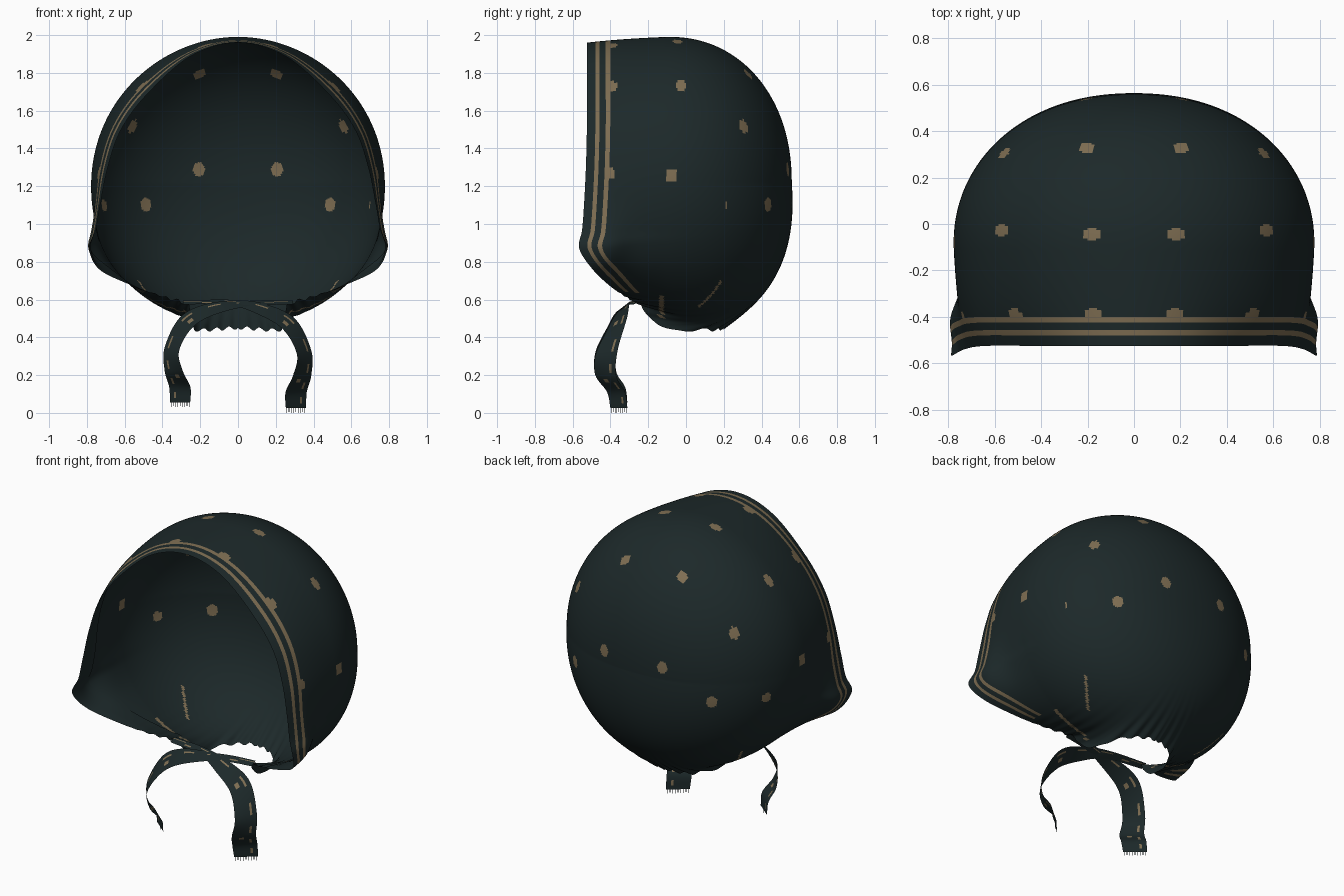
import bpy, math
from mathutils import Vector

if "Cube" in bpy.data.objects:
    bpy.data.objects.remove(bpy.data.objects["Cube"])


def material(name, rgb):
    m = bpy.data.materials.new(name)
    m.diffuse_color = (*rgb, 1)
    m.use_nodes = True
    m.node_tree.nodes["Principled BSDF"].inputs["Base Color"].default_value = m.diffuse_color
    return m


TEAL = material("dark_teal_cloth", (0.0118, 0.0215, 0.0225))
TAN = material("tan_print", (0.21, 0.155, 0.085))


def make_object(name, verts, faces, ids):
    me = bpy.data.meshes.new(name)
    me.from_pydata(verts, [], faces)
    me.materials.append(TEAL)
    me.materials.append(TAN)
    for p, i in zip(me.polygons, ids):
        p.material_index = i
        p.use_smooth = True
    ob = bpy.data.objects.new(name, me)
    bpy.context.collection.objects.link(ob)
    return ob


def spline(pts, t):
    """Catmull-Rom point at t (0..1); pts has one extra point at each end."""
    n = len(pts) - 3
    i = min(int(t * n), n - 1)
    u = t * n - i
    a, b, c, d = pts[i:i + 4]
    return 0.5 * (2 * b + (c - a) * u + (2 * a - 5 * b + 4 * c - d) * u * u
                  + (3 * b - a - 3 * c + d) * u ** 3)


# Open edge of the bonnet, right half: crown, cheek corner, neck gather
EDGE = [Vector(p) for p in [
    (0, -.525, 1.96), (.25, -.525, 1.89), (.48, -.525, 1.69), (.62, -.525, 1.5),
    (.69, -.53, 1.3), (.73, -.54, 1.1), (.75, -.55, .97), (.785, -.565, .87),
    (.72, -.49, .76), (.55, -.40, .67), (.38, -.31, .61), (.26, -.24, .57),
    (.24, -.15, .46), (.22, 0, .44), (.15, .14, .44), (0, .2, .45)]]


def flip(p):
    return Vector((-p.x, p.y, p.z))


FULL = [flip(EDGE[1])] + EDGE + [flip(EDGE[-2])]

# Shell body: rounded quarter arc from the back pole, then straight to the edge
R, DEPTH, CY, CZ = 0.785, 0.68, -0.12, 1.215
ARC, POWER = 1.147, 2.15


def outward(phi):
    return Vector((math.sin(phi), 0, math.cos(phi)))


def shell_base(phi, d):
    t = min(d / ARC, 1) * math.pi / 2
    c, s = max(0, math.cos(t)), math.sin(t)
    k = (c ** POWER + s ** POWER) ** (-1 / POWER)
    full = 0.04 * math.sin(2 * t) * max(0, -math.cos(phi))
    y = CY + DEPTH * c * k - max(0, d - ARC) + full * 0.8
    return outward(phi) * (R * s * k + full * 0.6) + Vector((0, y, CZ))


def column(edge):
    phi = math.atan2(edge.x, edge.z - CZ)
    if edge.y < CY:
        length = ARC + CY - edge.y
    else:
        length = ARC * math.acos((edge.y - CY) / DEPTH) / (math.pi / 2)
    return phi, length, edge - shell_base(phi, length)


HALF, ROWS = 220, 150
HEM = [0, .045, .067, .1, .124]
samples = [spline(FULL, j / HALF) for j in range(HALF + 1)]
loop = samples + [flip(p) for p in reversed(samples[1:-1])]
N = len(loop)
verts, rim, striped, angles = [], [], [], []
for edge in loop:
    phi, length, delta = column(edge)
    rim.append(edge.y < -.27)
    striped.append(edge.y < -.27 and edge.z > .645)
    angles.append(phi)
    gather = min(1, max(0, (abs(phi) - 2.4) / .3))
    fade = 7 - 2.5 * max(0, math.cos(phi)) ** 6
    for k in range(ROWS):
        if k < len(HEM):
            e = HEM[k]
        else:
            e = HEM[-1] + (length - HEM[-1]) * (k - 4) / (ROWS - 4)
        s = 1 - e / length
        p = shell_base(phi, length - e) + delta * s ** fade
        # gathered pleats near the neck, puffed cheeks near the corners
        r = 0.01 * gather * s ** 8 * math.sin(abs(phi) * 75)
        r += 0.042 * math.exp(-((abs(phi) - 1.98) / .17) ** 2
                              - ((p.y + .41) / .1) ** 2)
        verts.append(p + outward(phi) * r)
pole = len(verts)
verts.append(Vector((0, CY + DEPTH, CZ)))

# Spot centres, snapped to the surface
right = verts[:(HALF + 1) * ROWS]
spots = [min(right, key=lambda v: (v - Vector(s)).length_squared) for s in [
    (.18, -.395, 1.96), (.53, -.40, 1.74), (.75, -.41, 1.27),
    (.20, -.04, 2.0), (.59, -.03, 1.74), (.785, -.08, 1.25)]]
back = [v for v in right if v.y > .1]
for x, z in [(.21, 1.79), (.205, 1.29), (.485, 1.10), (.555, 1.52)]:
    spots.append(min(back, key=lambda v: (v.x - x) ** 2 + (v.z - z) ** 2))
side_spot = min(right, key=lambda v: (v - Vector((.70, .19, 1.1))).length_squared)


def printed(c, k, has_stripe):
    if has_stripe and k in (1, 3):          # two hem stripes
        return 1
    if has_stripe and k < 3:
        return 0
    q = Vector((abs(c.x), c.y, c.z))
    # streaks caught in the pleats
    if abs(q.y + .13) < .012 and .5 < q.z < .62:
        return 1
    if abs(q.x - q.y - .34) < .011 and q.y > -.1 and .56 < q.z < .70:
        return 1
    # the seam hides most of the right side spot
    if (q - side_spot).length < .031 and (c.x < 0 or c.y > .205):
        return 1
    for s in spots:
        d = q - s
        d.z *= .85
        if d.length < .032:
            return 1
    return 0


faces, ids = [], []
for j in range(N):
    n = (j + 1) % N
    for k in range(ROWS - 1):
        f = (j * ROWS + k, j * ROWS + k + 1, n * ROWS + k + 1, n * ROWS + k)
        c = sum((verts[i] for i in f), Vector()) / 4
        faces.append(f)
        ids.append(printed(c, k, striped[j] and striped[n]))
    faces.append((j * ROWS + ROWS - 1, pole, n * ROWS + ROWS - 1))
    ids.append(0)
make_object("bonnet_shell", verts, faces, ids)

# Plain folded lining inside the front hem
DEEP = 9
lv = [verts[j * ROWS + k] - outward(angles[j]) * (.006 if k else .001)
      for j in range(N) for k in range(DEEP)]
lf = []
for j in range(N):
    n = (j + 1) % N
    if rim[j] and rim[n]:
        for k in range(DEEP - 1):
            a, b = j * DEEP + k, n * DEEP + k
            lf.append((a, b, b + 1, a + 1))
make_object("hem_lining", lv, lf, [0] * len(lf))

# Tie ribbons: centre path and half-width direction
PATH = [Vector(p) for p in [
    (-.29, -.255, .585), (-.05, -.29, .585), (.12, -.335, .55), (.27, -.365, .47),
    (.35, -.42, .32), (.34, -.425, .2), (.308, -.37, .11), (.307, -.355, .025)]]
WIDE = [Vector(p) for p in [
    (0, .02, .01), (0, .025, .014), (.01, .038, .03), (.03, .052, .03),
    (.038, .058, .01), (.048, .055, 0), (.056, .048, 0), (.054, .045, 0)]]


def pad(a):
    return [2 * a[0] - a[1]] + a + [2 * a[-1] - a[-2]]


STEPS, STRIPS = 70, 10
path, wide = pad(PATH), pad(WIDE)
for name, side, lift in (("right_tie", 1, 0), ("left_tie", -1, .03)):
    v, f, m = [], [], []
    for i in range(STEPS + 1):
        t = i / STEPS
        c, w = spline(path, t), spline(wide, t)
        for s in range(STRIPS + 1):
            u = 2 * s / STRIPS - 1
            p = c + w * u
            # left tie passes just under the other at the crossing
            cross = .012 * math.exp(-((t - .18) / .1) ** 2) if side < 0 else 0
            v.append(Vector((p.x * side, p.y - cross, p.z - cross + lift * t)))
    for i in range(STEPS):
        for s in range(STRIPS):
            a = i * (STRIPS + 1) + s
            f.append((a, a + 1, a + STRIPS + 2, a + STRIPS + 1))
            line = s == 7 and i % 9 < 4
            patch = s in (3, 4) and i % 24 in (4, 5)
            m.append(int(line or patch))
    # frayed threads at the end
    c, w = v[-STRIPS - 1], v[-1] - v[-STRIPS - 1]
    for s in range(9):
        a = c + w * ((s + .3) / 9)
        b = c + w * ((s + .55) / 9)
        drop = Vector((0, 0, -.025 + .006 * (s % 3 == 1)))
        n = len(v)
        v += [a, a + drop, b + drop, b]
        f.append((n, n + 1, n + 2, n + 3))
        m.append(0)
    make_object(name, v, f, m)
